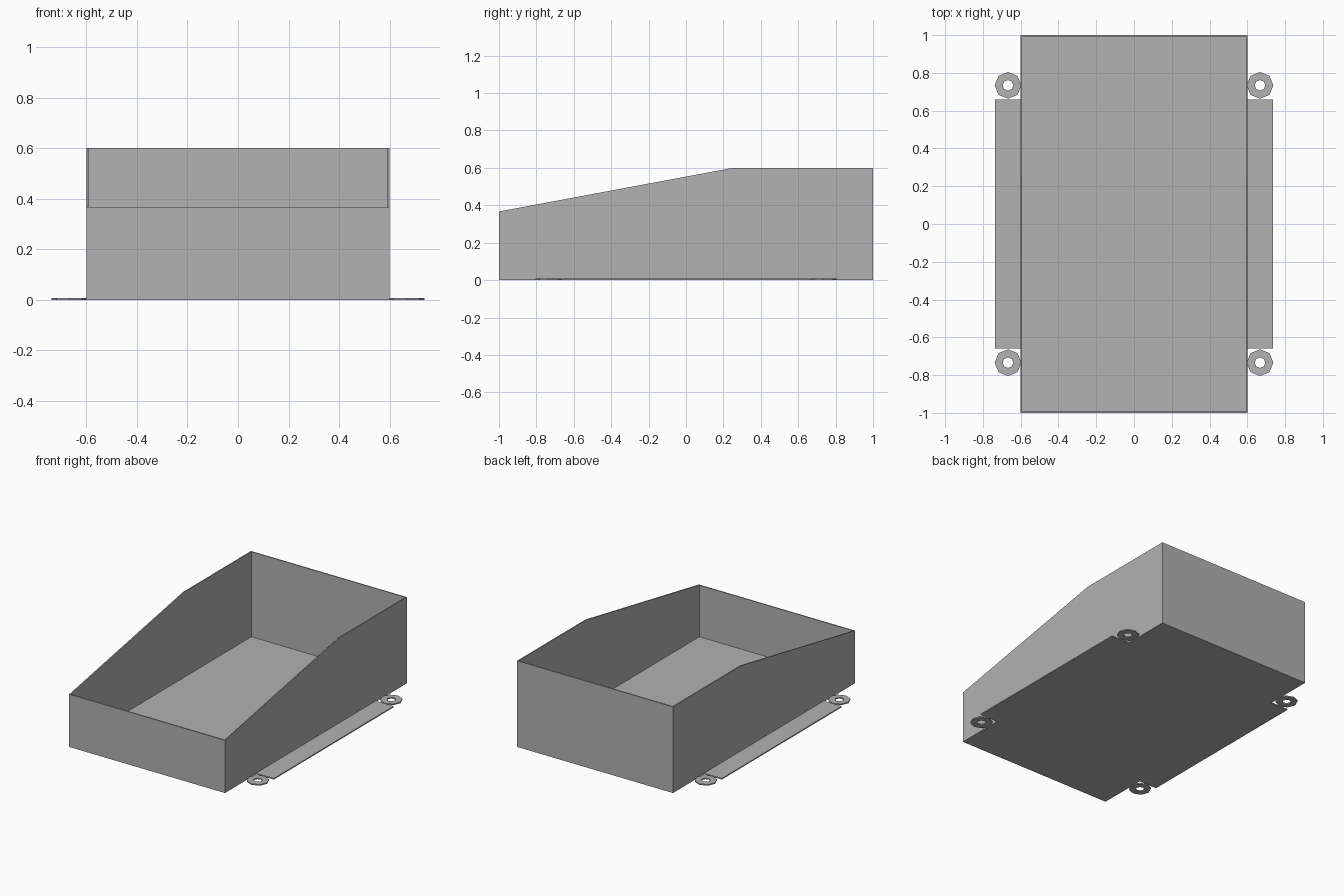
import bpy, bmesh
from math import cos, sin, tau

if "Cube" in bpy.data.objects:
    bpy.data.objects.remove(bpy.data.objects["Cube"])

THICK = 0.008
HALF_W, HALF_L = 0.6, 1.0

grey = bpy.data.materials.new("plain grey")
grey.use_nodes = True
colour = (0.445, 0.445, 0.445, 1)
grey.diffuse_color = colour
grey.node_tree.nodes["Principled BSDF"].inputs["Base Color"].default_value = colour


def finish(name, bm):
    bmesh.ops.recalc_face_normals(bm, faces=bm.faces)
    mesh = bpy.data.meshes.new(name)
    bm.to_mesh(mesh)
    bm.free()
    mesh.materials.append(grey)
    obj = bpy.data.objects.new(name, mesh)
    bpy.context.collection.objects.link(obj)
    return obj


# Open tray: side profile extruded across, open along the top, thickened inward
profile = [(-HALF_L, 0), (HALF_L, 0), (HALF_L, 0.6), (0.25, 0.6), (-HALF_L, 0.367)]
bm = bmesh.new()
right = [bm.verts.new((-HALF_W, y, z)) for y, z in profile]
left = [bm.verts.new((HALF_W, y, z)) for y, z in profile]
bm.faces.new(right[::-1])
bm.faces.new(left)
for a, b in ((0, 1), (1, 2), (4, 0)):   # floor, back, front
    bm.faces.new((right[a], right[b], left[b], left[a]))
bmesh.ops.recalc_face_normals(bm, faces=bm.faces)
# the floor must face down so that thickness grows inward
if min(f.normal.z for f in bm.faces) > -0.5:
    bmesh.ops.reverse_faces(bm, faces=bm.faces)
mesh = bpy.data.meshes.new("tray")
bm.to_mesh(mesh)
bm.free()
mesh.materials.append(grey)
tray = bpy.data.objects.new("tray", mesh)
bpy.context.collection.objects.link(tray)
shell = tray.modifiers.new("wall thickness", "SOLIDIFY")
shell.thickness = THICK
shell.offset = -1
shell.use_even_offset = True
shell.use_quality_normals = True


# Flat strip along the foot of each side wall
def side_flange(name, side):
    bm = bmesh.new()
    bmesh.ops.create_cube(bm, size=1)
    bmesh.ops.scale(bm, vec=(0.137, 1.317, THICK), verts=bm.verts)
    bmesh.ops.translate(bm, vec=(side * 0.6685, 0, THICK / 2), verts=bm.verts)
    finish(name, bm)


# Octagonal screw eyelet with a hole
def eyelet(name, x, y, outer=0.071, inner=0.028, sides=8):
    bm = bmesh.new()
    section = [(outer, 0), (outer, THICK), (inner, THICK), (inner, 0)]
    rings = [[bm.verts.new((x + r * cos(tau * i / sides), y + r * sin(tau * i / sides), z))
              for r, z in section] for i in range(sides)]
    for i in range(sides):
        a, b = rings[i], rings[(i + 1) % sides]
        for j in range(4):
            k = (j + 1) % 4
            bm.faces.new((a[j], b[j], b[k], a[k]))
    finish(name, bm)


for side, label in ((1, "left"), (-1, "right")):
    side_flange(label + "_flange", side)
    for end, place in ((-1, "front"), (1, "back")):
        eyelet(f"{place}_{label}_eyelet", side * 0.667, end * 0.734)
